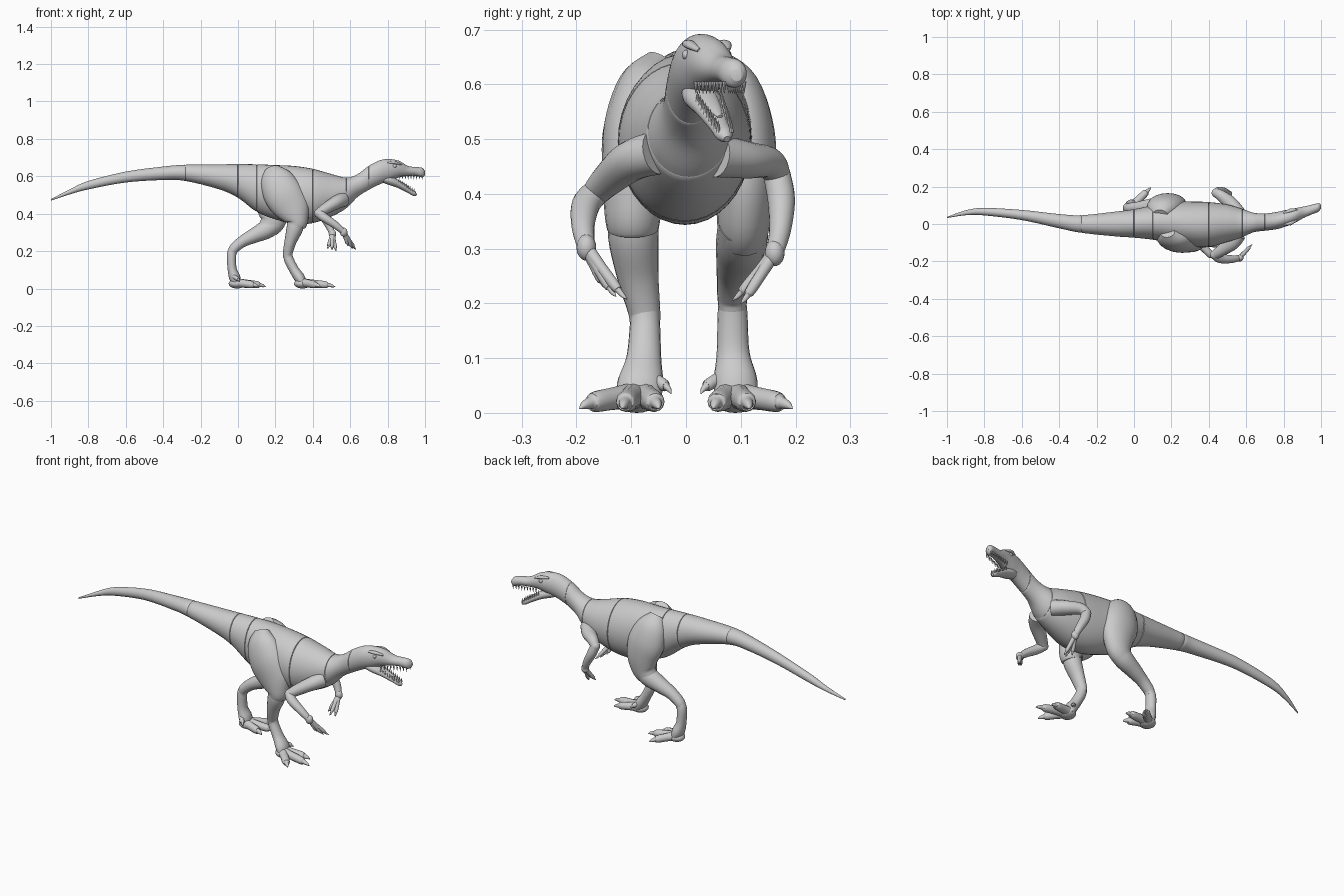
import bpy, bmesh, math
from mathutils import Vector, Matrix

cube = bpy.data.objects.get("Cube")
if cube:
    bpy.data.objects.remove(cube, do_unlink=True)

hide = bpy.data.materials.new("plain_grey")
hide.use_nodes = True
hide.diffuse_color = (.6, .6, .6, 1)
hide.node_tree.nodes["Principled BSDF"].inputs["Base Color"].default_value = (.6, .6, .6, 1)


def finish(name, bm):
    """Turn a bmesh into a smooth shaded object."""
    bmesh.ops.recalc_face_normals(bm, faces=bm.faces)
    mesh = bpy.data.meshes.new(name)
    bm.to_mesh(mesh)
    bm.free()
    mesh.materials.append(hide)
    obj = bpy.data.objects.new(name, mesh)
    bpy.context.collection.objects.link(obj)
    bpy.ops.object.select_all(action='DESELECT')
    obj.select_set(True)
    bpy.context.view_layer.objects.active = obj
    bpy.ops.object.shade_smooth_by_angle(angle=math.radians(42))
    return obj


def spline(stations, steps):
    """Smooth a list of (x, y, z, side radius, up radius) stations."""
    pts = [Vector(s) for s in stations]
    out = []
    for i in range(len(pts) - 1):
        a, b, c, d = pts[max(i - 1, 0)], pts[i], pts[i + 1], pts[min(i + 2, len(pts) - 1)]
        for k in range(steps):
            t = k / steps
            out.append(b + (c - a) * (t / 2) + (a * 2 - b * 5 + c * 4 - d) * (t * t / 2)
                       + (b * 3 - a - c * 3 + d) * (t ** 3 / 2))
    return out + [pts[-1]]


def skin(name, path, upright=False, sides=24):
    """Wrap elliptical rings round a path; upright keeps them facing along x."""
    bm = bmesh.new()
    rings = []
    for i, p in enumerate(path):
        ahead = Vector((1, 0, 0))
        if not upright:
            ahead = (path[min(i + 1, len(path) - 1)].xyz_part - path[max(i - 1, 0)].xyz_part) \
                if hasattr(p, "xyz_part") else \
                Vector(path[min(i + 1, len(path) - 1)][:3]) - Vector(path[max(i - 1, 0)][:3])
            ahead.normalize()
        side = Vector((0, 1, 0))
        side = (side - ahead * side.dot(ahead)).normalized()
        up = ahead.cross(side)
        ring = []
        for k in range(sides):
            a = math.tau * k / sides
            ring.append(bm.verts.new(Vector(p[:3]) + side * (math.cos(a) * max(p[3], .001))
                                     + up * (math.sin(a) * max(p[4], .001))))
        rings.append(ring)
    for r, s in zip(rings, rings[1:]):
        for k in range(sides):
            n = (k + 1) % sides
            bm.faces.new((r[k], r[n], s[n], s[k]))
    bm.faces.new(rings[0])
    bm.faces.new(rings[-1])
    return finish(name, bm)


def limb(name, stations, sides=20):
    """Limb from (x, y, z, side radius, up radius) stations."""
    return skin(name, spline(stations, 5), sides=sides)


def digit(name, root, tip, r, lift):
    """Toe or finger arched from root to tip and ending in a claw."""
    a, b = Vector(root), Vector(tip)
    rows = []
    for t, w, h in ((0, 1.15, 0), (.3, 1, .5), (.6, .95, .8), (.74, .8, .9),
                    (.77, .55, .95), (.9, .38, .7), (1, .06, 0)):
        p = a.lerp(b, t)
        rows.append((p.x, p.y, p.z + h * lift, r * w, r * w))
    return skin(name, spline(rows, 3), sides=12)


def ball(name, centre, size):
    bm = bmesh.new()
    bmesh.ops.create_uvsphere(bm, u_segments=20, v_segments=12, radius=1,
                              matrix=Matrix.Translation(centre) @ Matrix.Diagonal((*size, 1)))
    return finish(name, bm)


# Trunk stations: x, y, top, bottom, half width
trunk = [
    (-1, .035, .478, .47, .003), (-.9, .06, .53, .503, .013), (-.8, .066, .575, .53, .02),
    (-.6, .048, .625, .567, .027), (-.4, .015, .652, .58, .038), (-.28, 0, .662, .575, .047),
    (-.1, 0, .664, .53, .066), (0, .003, .665, .485, .076), (.1, .008, .664, .41, .092),
    (.2, .008, .66, .37, .11), (.3, 0, .655, .345, .12), (.4, -.003, .64, .35, .12),
    (.5, .004, .612, .385, .1), (.58, .005, .593, .43, .075), (.64, .008, .612, .49, .052),
    (.7, .01, .656, .528, .046), (.76, .018, .686, .558, .046), (.81, .03, .692, .575, .044),
    (.86, .045, .683, .594, .039), (.91, .064, .655, .602, .03), (.95, .077, .65, .602, .026),
    (.985, .088, .645, .594, .023), (1, .093, .628, .606, .01)]
STEPS = 6
spine = spline([(x, y, (t + b) / 2, w, (t - b) / 2) for x, y, t, b, w in trunk], STEPS)

# Trunk parts, each rounded in at its seams
seams = (0, 5, 7, 8, 11, 13, 15, len(trunk) - 1)
names = ("tail_tip", "tail_base", "rump", "belly", "chest", "neck", "skull")
for name, first, last in zip(names, seams, seams[1:]):
    part = spine[first * STEPS:last * STEPS + 1]
    for end, inner in ((0, 1), (-1, -2)):
        edge = part[end].copy()
        soft = edge.lerp(part[inner], .12)
        part[end] = Vector((*edge[:3], edge[3] * .97, edge[4] * .97))
        part.insert(1 if end == 0 else -1, soft)
    skin(name, part, upright=True, sides=36)

# Lower jaw, tongue, eyes and brows
limb("lower_jaw", [(.77, .02, .59, .028, .02), (.81, .028, .578, .034, .024),
                   (.86, .043, .556, .027, .019), (.91, .06, .526, .019, .014),
                   (.94, .07, .508, .016, .013), (.953, .075, .5, .006, .006)])
limb("tongue", [(.82, .033, .592, .018, .008), (.88, .05, .56, .014, .007),
                (.915, .062, .541, .005, .003)], sides=12)
for label, s in (("left", 1), ("right", -1)):
    ball(label + "_eye", (.837, .038 + s * .038, .654), (.01, .007, .009))
    limb(label + "_brow", [(.8, .028 + s * .03, .674, .005, .005),
                           (.838, .039 + s * .033, .673, .011, .008),
                           (.875, .05 + s * .026, .662, .004, .004)], sides=12)

# Teeth along both jaws
bm = bmesh.new()
for i in range(9):
    t = i / 8
    for s in (-1, 1):
        upper = Vector((.865 + t * .12, .048 + t * .04 + s * (.03 - t * .012), .594))
        lower = Vector((.86 + t * .085, .043 + t * .028 + s * (.022 - t * .01), .576 - t * .053))
        for spot, turn in ((upper, math.pi), (lower, 0)):
            bmesh.ops.create_cone(bm, segments=8, radius1=.0045, radius2=.0005, depth=.022, cap_ends=True,
                                  matrix=Matrix.Translation(spot) @ Matrix.Rotation(turn, 4, 'X'))
finish("teeth", bm)

# Legs, the right one striding forward
limb("right_thigh", [(.18, -.045, .64, .03, .04), (.2, -.07, .59, .055, .085),
                     (.24, -.088, .51, .064, .105), (.29, -.094, .43, .058, .095),
                     (.315, -.097, .365, .052, .062), (.31, -.097, .335, .047, .048)])
limb("right_shin", [(.315, -.097, .375, .044, .045), (.303, -.096, .32, .046, .044),
                    (.28, -.088, .25, .038, .032), (.266, -.077, .19, .03, .026),
                    (.266, -.075, .168, .028, .024)])
limb("right_metatarsus", [(.268, -.075, .19, .026, .022), (.272, -.075, .155, .028, .026),
                          (.3, -.077, .1, .032, .026), (.33, -.083, .055, .042, .029),
                          (.345, -.088, .025, .04, .022)])
limb("left_thigh", [(.14, .05, .64, .03, .04), (.15, .08, .59, .055, .08),
                    (.17, .1, .51, .062, .1), (.19, .108, .43, .056, .09),
                    (.185, .106, .36, .05, .07), (.16, .103, .32, .045, .055)])
limb("left_shin", [(.2, .104, .35, .045, .05), (.15, .102, .315, .047, .05),
                   (.085, .095, .283, .04, .04), (.025, .088, .252, .032, .031),
                   (-.02, .085, .215, .028, .027), (-.03, .085, .19, .025, .023)])
limb("left_metatarsus", [(-.02, .085, .225, .022, .02), (-.034, .085, .185, .027, .025),
                         (-.032, .086, .11, .03, .024), (-.018, .09, .06, .04, .03),
                         (-.005, .092, .025, .038, .024)])

# Feet: pad, three spread toes and a dewclaw
for label, s, x, reach in (("right", -1, .345, .175), ("left", 1, -.005, .155)):
    ball(label + "_foot_pad", (x, s * .09, .026), (.045, .042, .026))
    toes = (("outer", .105, .105, .085 + reach * .06), ("middle", .095, .025, reach),
            ("inner", .075, -.03, reach * .75))
    for toe, y, spread, length in toes:
        digit(f"{label}_{toe}_toe", (x + .005, s * y, .03), (x + length, s * (y + spread * .85), .008),
              .021, .006)
    digit(label + "_dewclaw", (x - .02, s * .065, .065), (x + .015, s * .027, .035), .012, .006)

# Arms with three clawed fingers
arms = {
    "right": ([(.56, -.055, .475, .04, .04), (.525, -.1, .46, .04, .036), (.465, -.143, .425, .031, .029),
               (.432, -.165, .402, .025, .024), (.46, -.183, .38, .026, .024),
               (.52, -.188, .34, .021, .02), (.565, -.182, .302, .016, .015)],
              ((.632, -.108, .208), (.615, -.128, .213), (.59, -.145, .228))),
    "left": ([(.56, .055, .47, .04, .04), (.515, .11, .462, .038, .034), (.465, .152, .457, .029, .028),
              (.44, .166, .435, .025, .024), (.457, .174, .39, .025, .024),
              (.487, .172, .335, .02, .02), (.505, .162, .292, .016, .015)],
             ((.525, .1, .2), (.502, .085, .206), (.478, .105, .214)))}
for label, (path, tips) in arms.items():
    limb(label + "_upper_arm", path[:4])
    limb(label + "_forearm", path[3:])
    ball(label + "_elbow", path[3][:3], (.025, .025, .025))
    wrist = Vector(path[-1][:3])
    ball(label + "_palm", wrist, (.02, .018, .024))
    for finger, tip in zip(("first", "second", "third"), tips):
        start = wrist + (Vector(tip) - wrist) * .1
        digit(f"{label}_{finger}_finger", start, tip, .0105, -.004)
